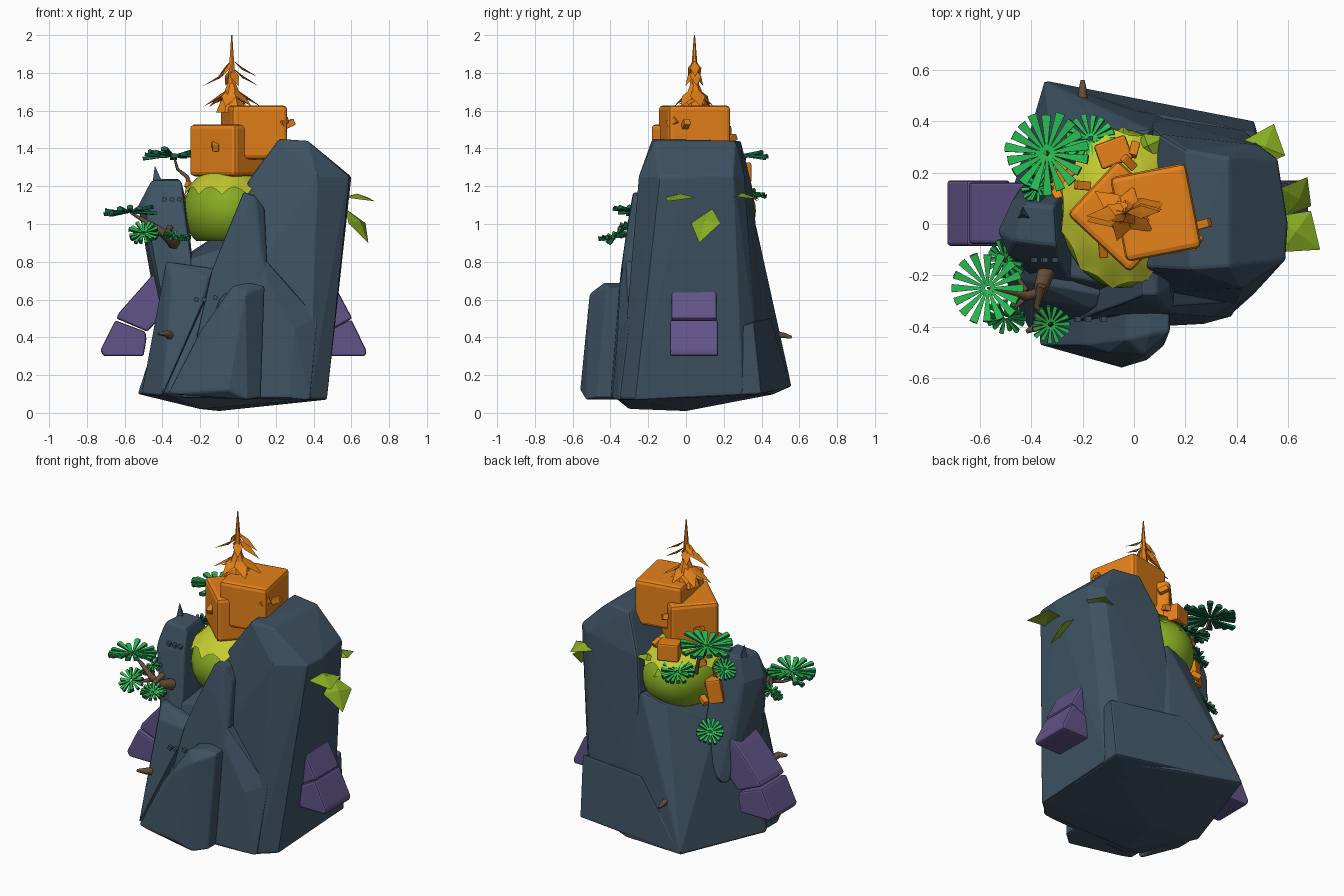
import bpy, bmesh, math, random
from mathutils import Vector, Matrix

if "Cube" in bpy.data.objects:
    bpy.data.objects.remove(bpy.data.objects["Cube"])

random.seed(4)


def mat(name, *rgb):
    m = bpy.data.materials.new(name)
    m.diffuse_color = (*rgb, 1)
    m.use_nodes = True
    m.node_tree.nodes["Principled BSDF"].inputs["Base Color"].default_value = m.diffuse_color
    return m


ROCK = mat("slate rock", .048, .085, .122)
PURPLE = mat("purple stone", .118, .088, .24)
ORANGE = mat("orange", .79, .225, .01)
MOSS = mat("moss green", .24, .41, .016)
LIME = mat("yellow lime", .56, .60, .03)
FAN = mat("fan green", .022, .5, .085)
TEAL = mat("dark teal", .012, .14, .065)
BROWN = mat("bark brown", .13, .075, .04)


def finish(name, bm, mats, bevel=0, smooth=False):
    bmesh.ops.recalc_face_normals(bm, faces=bm.faces)
    me = bpy.data.meshes.new(name)
    bm.to_mesh(me)
    bm.free()
    for m in mats:
        me.materials.append(m)
    ob = bpy.data.objects.new(name, me)
    bpy.context.collection.objects.link(ob)
    if bevel:
        b = ob.modifiers.new("bevel", "BEVEL")
        b.width, b.segments = bevel, 2
        b.limit_method, b.angle_limit = "ANGLE", math.radians(25)
    for p in me.polygons:
        p.use_smooth = smooth
    return ob


def hull(name, pts, m, bevel=0.0, back=None):
    """Convex chunk; with back set, the points are also pushed to that y."""
    bm = bmesh.new()
    pts = list(pts) + ([(x, back, z) for x, y, z in pts] if back is not None else [])
    for p in pts:
        bm.verts.new(p)
    r = bmesh.ops.convex_hull(bm, input=bm.verts)
    bmesh.ops.delete(bm, geom=list({g for g in r["geom_interior"] + r["geom_unused"]
                                    if isinstance(g, bmesh.types.BMVert)}), context="VERTS")
    bmesh.ops.dissolve_limit(bm, angle_limit=.06, verts=bm.verts, edges=bm.edges)
    return finish(name, bm, [m], bevel)


# --- rock masses ---
hull("rock_base", [(-.53, -.05, .1), (-.35, .56, .14), (.1, .47, .1), (.47, -.27, .07), (.47, .3, .1),
                   (.38, -.35, .07), (-.37, -.4, .1), (-.1, 0, .01), (-.2, -.3, .02),
                   (-.03, .465, .4), (.06, .37, 1), (-.1, .35, .95), (-.3, .12, .82),
                   (-.3, -.2, .8), (0, -.25, .9)], ROCK, .01)
hull("back_flare", [(.485, .14, .41), (.48, .36, .48), (0, .45, .5), (0, .3, .5), (.47, .4, .1),
                    (-.35, .56, .14), (.465, .0, .08), (-.1, 0, .03)], ROCK, .01)
hull("rock_tower", [(.22, -.18, 1.45), (.37, -.17, 1.44), (.37, .26, 1.44), (.2, .29, 1.44),
                    (.59, -.14, 1.25), (.6, 0, 1.25), (.56, .25, 1.26), (.42, -.25, 1.25), (.48, .31, 1.24),
                    (.05, -.17, 1.22), (.1, .35, 1.2), (.47, -.27, .07), (.47, .3, .1),
                    (.42, .37, .4), (.38, -.35, .07), (-.02, -.27, .6), (0, .44, .3)], ROCK, .012)
hull("rock_knob", [(-.46, -.07, 1.23), (-.43, .08, 1.24), (-.3, -.09, 1.23), (-.31, .07, 1.24),
                   (-.53, -.03, 1.1), (-.49, -.12, 1.08), (-.29, -.14, 1.1), (-.27, .12, 1.1),
                   (-.47, .1, 1.1), (-.46, -.13, .95), (-.38, -.22, .5), (-.22, -.27, .6),
                   (-.42, .18, .47), (-.38, .22, .47), (-.25, .2, .7)], ROCK, .015)
hull("rock_horn", [(-.44, .04, 1.31), (-.455, .02, 1.2), (-.4, .02, 1.22), (-.43, .08, 1.2)], ROCK)
hull("front_spine", [(.03, -.28, 1.17), (.09, -.28, 1.15), (.14, -.25, 1.08), (-.04, -.31, 1),
                     (.05, -.31, 1), (.12, -.33, .85), (.16, -.34, .68), (-.14, -.345, .75),
                     (-.22, -.38, .4), (.1, -.41, .1)], ROCK, .01, -.1)
hull("front_shoulder", [(.12, -.32, .84), (.16, -.35, .68), (.42, -.3, .5), (.38, -.36, .07),
                        (.3, -.36, .45), (.27, -.39, .08), (-.3, -.42, .08), (-.1, -.36, .6)],
     ROCK, .01, -.1)
hull("front_slab", [(-.03, -.45, .67), (.06, -.43, .69), (.14, -.42, .67), (.04, -.51, .63),
                    (-.1, -.5, .53), (.04, -.52, .3), (.12, -.47, .08), (.05, -.53, .07),
                    (-.05, -.56, .12), (-.37, -.47, .1), (-.2, -.47, .43)], ROCK, .01, -.2)
hull("left_slab", [(-.38, -.23, .8), (-.1, -.28, .76), (-.16, -.33, .72), (-.35, -.3, .72),
                   (-.51, -.2, .1), (-.4, -.43, .09), (-.2, -.36, .55)], ROCK, .01, -.1)

# --- purple stones stepped down both sides ---
for side, low, up in (
        ("left", [(-.73, .33), (-.71, .3), (-.5, .3), (-.485, .39), (-.49, .43), (-.65, .49)],
         [(-.645, .5), (-.63, .53), (-.48, .7), (-.42, .76), (-.37, .55), (-.48, .43)]),
        ("right", [(.68, .33), (.675, .3), (.47, .3), (.47, .43), (.6, .495)],
         [(.605, .5), (.52, .66), (.46, .6), (.46, .42)])):
    for part, prof in (("lower", low), ("upper", up)):
        g = .0 if part == "lower" else .008
        hull(f"{side}_{part}_stone", [(x, -.085 + g, z) for x, z in prof], PURPLE, .012, .17 - g)

# --- moss mound with a jagged lime cap lying over it ---
C, R = Vector((-.05, .06, 1.07)), (.24, .31, .23)
bm = bmesh.new()
bmesh.ops.create_uvsphere(bm, u_segments=40, v_segments=24, radius=1,
                          matrix=Matrix.Translation(C) @ Matrix.Diagonal((*R, 1)))
for v in bm.verts:                  # flattened underside
    v.co.z = max(v.co.z, .91)
finish("moss_mound", bm, [MOSS], smooth=True)
bm = bmesh.new()
N, rings = 44, []
for k in range(7):
    ring = []
    for i in range(N):
        jag = (.1, -.04, -.08, -.02)[i % 4] if k == 6 else 0
        t = .02 + k / 6 * 1.1 + jag
        a = 2 * math.pi * i / N
        s = 1.03 + (.05 if k == 6 else 0)
        ring.append(bm.verts.new(C + s * Vector((R[0] * math.sin(t) * math.cos(a), R[1] * math.sin(t) * math.sin(a),
                                                 R[2] * math.cos(t)))))
    rings.append(ring)
for p, q in zip(rings, rings[1:]):
    for i in range(N):
        bm.faces.new((p[i], q[i], q[(i + 1) % N], p[(i + 1) % N]))
finish("moss_cap", bm, [LIME], smooth=True)


# --- orange cubes with studs ---
def box(name, c, s, rot=0.0, tilt=0.0, m=ORANGE, bevel=.022):
    bm = bmesh.new()
    bmesh.ops.create_cube(bm, size=1, matrix=Matrix.Translation(c) @ Matrix.Rotation(math.radians(rot), 4, "Z")
                          @ Matrix.Rotation(math.radians(tilt), 4, "Y") @ Matrix.Diagonal((*s, 1)))
    return finish(name, bm, [m], bevel)


box("big_cube", (.085, .045, 1.485), (.3, .335, .285), 11)
box("small_cube", (-.04, .03, 1.39), (.335, .29, .275), -43)
box("back_cube", (-.08, .28, 1.27), (.13, .1, .11), 20, 0, ORANGE, .01)
box("side_cube", (-.31, .15, 1.03), (.09, .09, .15), 30, 10, ORANGE, .01)
for i, (x, y, z) in enumerate([(.27, .0, 1.53), (.24, -.07, 1.54), (-.12, -.1, 1.41), (-.02, .24, 1.45),
                               (-.2, .15, 1.38), (-.25, .2, 1.2), (.0, .29, 1.3), (-.3, .12, 1.13),
                               (-.28, .22, .98)]):
    box(f"stud_{i}", (x, y, z), (.06, .035, .035), 15 + 40 * i, -25, ORANGE, .005)
for i, (x, y, z) in enumerate([(-.39, -.14, 1.13), (-.35, -.14, 1.13), (-.31, -.14, 1.13),
                               (-.22, -.37, .6), (-.18, -.37, .6), (-.12, -.37, .61)]):
    box(f"pebble_{i}", (x, y, z), (.022, .02, .022), 0, 20, ROCK, 0)


# --- leaves: folded kites, drooping from base to tip ---
def leaf(bm, base, tip, w, droop=.03):
    base, tip = Vector(base), Vector(tip)
    d = tip - base
    side = d.cross(Vector((0, 0, 1))).normalized() * w
    up = side.cross(d).normalized() * droop
    mid = base + d * .45 + up
    top = [base, mid + side - up * .7, tip, mid - side - up * .7, mid]
    v = [bm.verts.new(p) for p in top]
    b = bm.verts.new(mid - up.normalized() * .012)
    for i in range(4):
        j = (i + 1) % 4
        bm.faces.new((v[i], v[j], v[4]))
        bm.faces.new((v[j], v[i], b))


bm = bmesh.new()
leaf(bm, (.48, .22, 1.14), (.545, .39, 1.13), .085)
leaf(bm, (.55, .03, 1.14), (.725, -.1, 1.12), .1)
leaf(bm, (.57, .14, 1.08), (.69, .07, .9), .09)
leaf(bm, (.0, .28, 1.18), (.13, .34, 1.2), .05)
leaf(bm, (-.05, .3, 1.15), (-.04, .38, 1.12), .05)
finish("side_leaves", bm, [MOSS])


# --- palm fans: wedge blades around a centre, cupped and tilted ---
def fan(name, c, r, normal=(0, 0, 1), n=15):
    M = Matrix.Translation(c) @ Vector(normal).to_track_quat("Z", "Y").to_matrix().to_4x4()
    bm = bmesh.new()
    for i in range(n):
        a = 2 * math.pi * i / n
        B = M @ Matrix.Rotation(a, 4, "Z") @ Matrix.Rotation(random.uniform(-.25, .05), 4, "Y")
        ln = r * random.uniform(.92, 1.04)
        w = r * .115
        ring = [(.01, -.003), (ln, -w), (ln * 1.01, 0), (ln, w), (.01, .003)]
        t = [bm.verts.new(B @ Vector((x, y, .005 + .006 * (y == 0)))) for x, y in ring]
        b = [bm.verts.new(B @ Vector((x, y, -.012 * x / ln))) for x, y in ring]
        bm.faces.new(t)
        bm.faces.new(b[::-1]).material_index = 1
        for k in range(5):
            j = (k + 1) % 5
            bm.faces.new((t[k], b[k], b[j], t[j])).material_index = 1
    finish(name, bm, [FAN, TEAL])


fan("fan_back_large", (-.34, .275, 1.36), .16, (-.03, .05, 1), 18)
fan("fan_back_small", (-.17, .33, 1.17), .1, (-.1, .35, 1), 16)
fan("fan_back_low", (-.34, .24, .8), .08, (-.5, .6, .8))
fan("fan_back_mid", (-.37, .14, 1.17), .07, (-.6, .5, .7))
fan("fan_left_large", (-.57, -.25, 1.06), .14, (-.05, 0, 1), 16)
fan("fan_left_a", (-.5, -.14, .96), .08, (-.5, -.3, 1))
fan("fan_left_b", (-.5, -.36, .95), .08, (-.1, -.8, .8))
fan("fan_left_c", (-.325, -.39, .93), .075, (.1, -.2, 1))


# --- branches ---
def branch(name, pts, r0, r1):
    cu = bpy.data.curves.new(name, "CURVE")
    cu.dimensions, cu.bevel_depth, cu.bevel_resolution = "3D", 1, 1
    cu.use_fill_caps = True
    sp = cu.splines.new("POLY")
    sp.points.add(len(pts) - 1)
    for i, p in enumerate(pts):
        sp.points[i].co = (*p, 1)
        sp.points[i].radius = r0 + (r1 - r0) * i / (len(pts) - 1)
    cu.materials.append(BROWN)
    bpy.context.collection.objects.link(bpy.data.objects.new(name, cu))


branch("left_trunk", [(-.34, -.18, .9), (-.37, -.27, .93), (-.42, -.28, .97), (-.5, -.26, 1.02), (-.57, -.25, 1.06)], .035, .005)
branch("left_twig_a", [(-.4, -.27, .95), (-.46, -.32, .94), (-.5, -.36, .95)], .014, .005)
branch("left_twig_b", [(-.36, -.24, .98), (-.38, -.32, .94), (-.325, -.39, .93)], .02, .005)
branch("left_twig_c", [(-.42, -.26, .97), (-.46, -.2, .95), (-.5, -.14, .96)], .012, .005)
branch("left_stub", [(-.34, -.3, .39), (-.375, -.4, .42), (-.42, -.42, .42)], .03, .008)
branch("back_trunk", [(-.24, .24, 1.15), (-.27, .26, 1.25), (-.32, .27, 1.29), (-.34, .275, 1.36)], .014, .005)
branch("back_stub", [(-.2, .44, .42), (-.2, .52, .41), (-.2, .56, .4)], .025, .008)

# --- small conifer on top: trunk, skirt and drooping tiers ---
branch("conifer_trunk", [(-.035, .045, 1.58), (-.03, .045, 1.75), (-.033, .045, 1.85)], .018, .012)
bm = bmesh.new()
O = Vector((-.033, .045, 0))
bmesh.ops.create_cone(bm, cap_ends=True, segments=7, radius1=.085, radius2=.02, depth=.16,
                      matrix=Matrix.Translation(O + Vector((0, 0, 1.67))))
bmesh.ops.create_cone(bm, cap_ends=True, segments=6, radius1=.024, radius2=.003, depth=.26,
                      matrix=Matrix.Translation(O + Vector((0, 0, 1.87))))
# each tier: height, reach, drop, leaf count, turn, depth squash, leaf width
for z, ln, drop, n, off, sq, w in ((1.87, .13, .09, 3, .1, .3, .026), (1.83, .155, .1, 4, .25, .35, .03),
                                   (1.73, .16, .11, 6, .3, .75, .042), (1.7, .13, .07, 5, .8, .7, .04)):
    for i in range(n):
        a = off + 2 * math.pi * i / n
        d = Vector((math.cos(a), math.sin(a) * sq, 0)) * ln * random.uniform(.8, 1.05)
        leaf(bm, O + Vector((0, 0, z)), O + d + Vector((0, 0, z - drop)), w, -.015)
finish("conifer_foliage", bm, [ORANGE])
